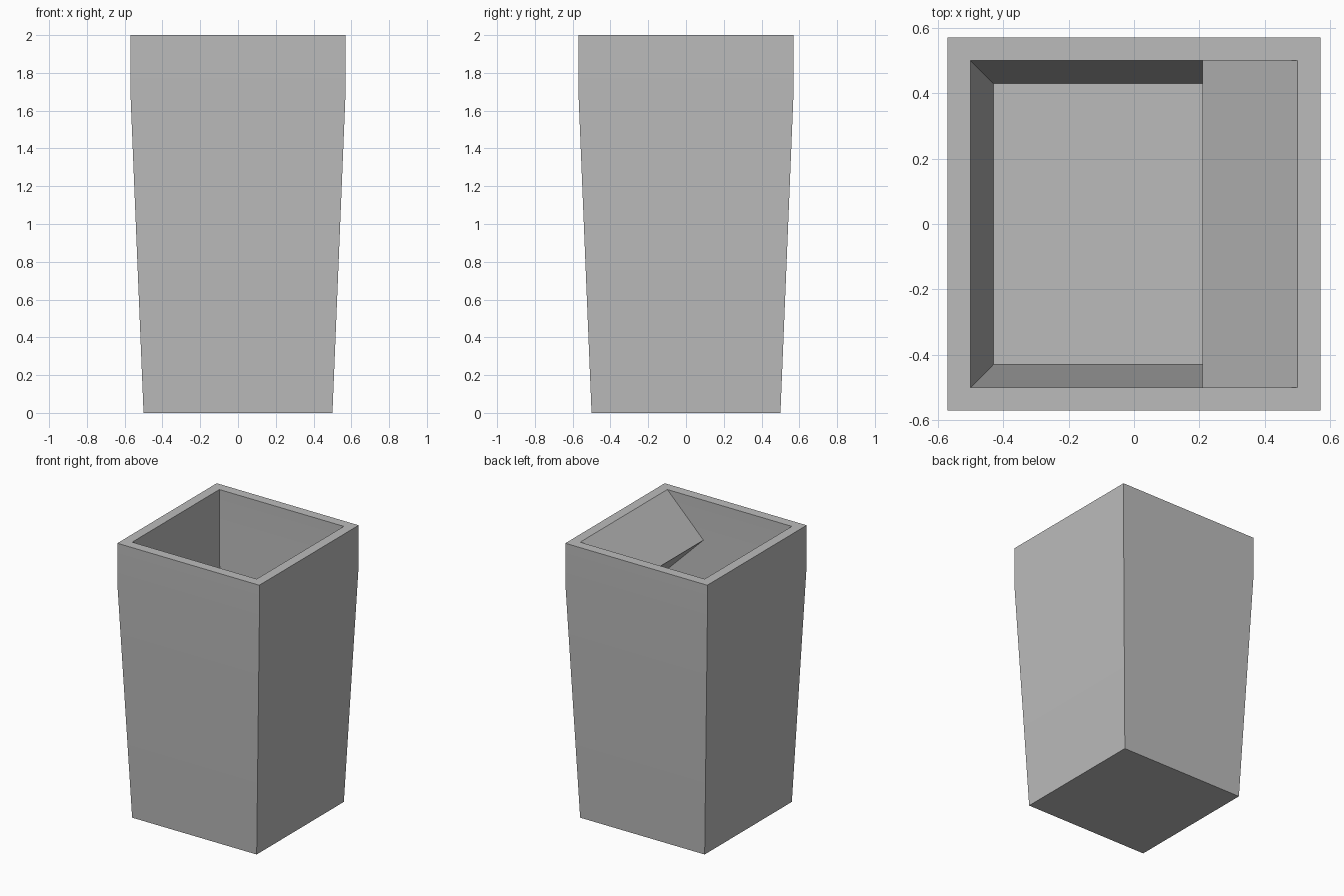
import bpy
import bmesh
import math

cube = bpy.data.objects.get("Cube")
if cube:
    bpy.data.objects.remove(cube, do_unlink=True)

grey = bpy.data.materials.new("plain grey")
grey.use_nodes = True
colour = (0.5, 0.5, 0.5, 1)
grey.diffuse_color = colour
grey.node_tree.nodes["Principled BSDF"].inputs["Base Color"].default_value = colour

HEIGHT = 2.0
WALL = 0.07
BASE = 0.5       # half width at the foot
RIM = 0.57       # half width at the rim
SHOULDER = 1.71  # the taper ends here


def finish(name, bm):
    bmesh.ops.recalc_face_normals(bm, faces=bm.faces)
    mesh = bpy.data.meshes.new(name)
    bm.to_mesh(mesh)
    bm.free()
    mesh.materials.append(grey)
    obj = bpy.data.objects.new(name, mesh)
    bpy.context.collection.objects.link(obj)
    return obj


# Tapered square bin: one profile up the outside, over the rim and down inside
bm = bmesh.new()
profile = [(BASE, 0), (RIM, SHOULDER), (RIM, HEIGHT),
           (RIM - WALL, HEIGHT), (RIM - WALL, SHOULDER), (BASE - WALL, WALL)]
corners = [(-1, -1), (1, -1), (1, 1), (-1, 1)]
rings = [[bm.verts.new((sx * r, sy * r, z)) for sx, sy in corners] for r, z in profile]
for low, high in zip(rings, rings[1:]):
    for i in range(4):
        j = (i + 1) % 4
        bm.faces.new((low[i], low[j], high[j], high[i]))
bm.faces.new(rings[0])
bm.faces.new(rings[-1])
body = finish("bin_body", bm)
bpy.ops.object.select_all(action="DESELECT")
body.select_set(True)
bpy.context.view_layer.objects.active = body
bpy.ops.object.shade_smooth_by_angle(angle=math.radians(30))

# Wedge-shaped chute inside the mouth, sloping down from the rim
bm = bmesh.new()
inner = RIM - WALL
drop = HEIGHT - SHOULDER
section = [(inner, HEIGHT), (inner - drop, SHOULDER), (inner, SHOULDER - drop)]
ends = [[bm.verts.new((x, y, z)) for x, z in section] for y in (-inner, inner)]
for end in ends:
    bm.faces.new(end)
for i in range(3):
    j = (i + 1) % 3
    bm.faces.new((ends[0][i], ends[0][j], ends[1][j], ends[1][i]))
finish("chute_wedge", bm)
